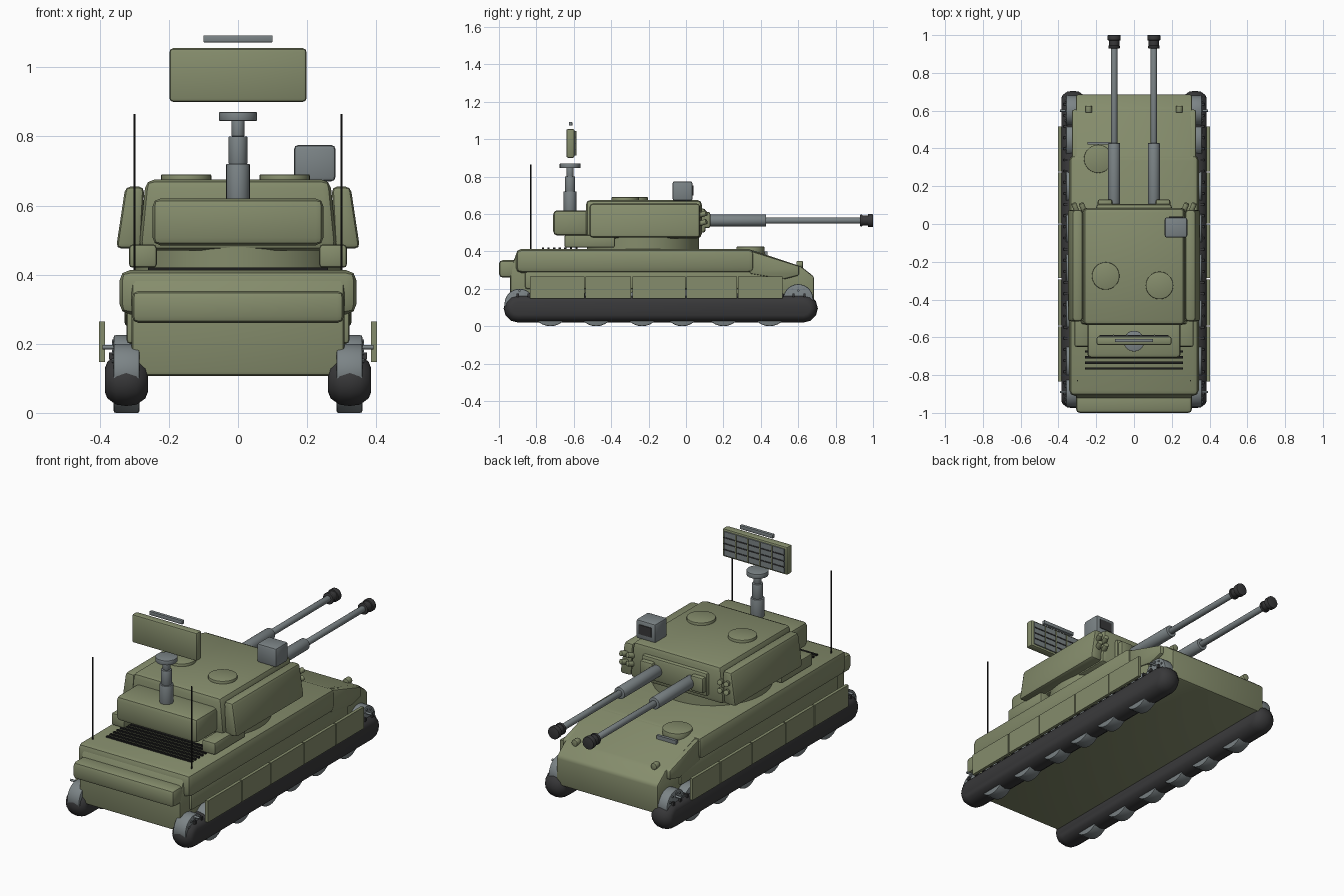
import bpy, bmesh, math
from mathutils import Matrix, Vector

old = bpy.data.objects.get("Cube")
if old:
    bpy.data.objects.remove(old, do_unlink=True)


def material(name, rgb):
    m = bpy.data.materials.new(name)
    m.use_nodes = True
    m.diffuse_color = (*rgb, 1)
    m.node_tree.nodes["Principled BSDF"].inputs["Base Color"].default_value = (*rgb, 1)
    return m


OLIVE = material("olive paint", (0.235, 0.265, 0.15))
STEEL = material("grey steel", (0.2, 0.23, 0.24))
RUBBER = material("dark rubber", (0.04, 0.04, 0.042))
BLACK = material("black metal", (0.012, 0.012, 0.012))


def finish(name, bm, mat, bevel=0.0, segments=2):
    """Bevel, recalculate normals and link the mesh as an object."""
    if bevel:
        bmesh.ops.bevel(bm, geom=bm.edges[:], offset=bevel, segments=segments,
                        profile=0.5, affect='EDGES', clamp_overlap=True)
    bmesh.ops.recalc_face_normals(bm, faces=bm.faces)
    mesh = bpy.data.meshes.new(name)
    bm.to_mesh(mesh)
    bm.free()
    ob = bpy.data.objects.new(name, mesh)
    bpy.context.collection.objects.link(ob)
    mesh.materials.append(mat)
    bpy.ops.object.select_all(action='DESELECT')
    ob.select_set(True)
    bpy.context.view_layer.objects.active = ob
    bpy.ops.object.shade_smooth_by_angle(angle=math.radians(35))
    return ob


def box(name, x, y, z, mat=OLIVE, bevel=0.0, top=1.0, lean=0.0):
    """Box from (min, max) ranges; the top may be narrowed or shifted in x."""
    bm = bmesh.new()
    bmesh.ops.create_cube(bm, size=1)
    cx = sum(x) / 2
    for v in bm.verts:
        up = v.co.z > 0
        wide = abs(x[1] - x[0]) * (top if up else 1)
        v.co = (cx + v.co.x * wide + (lean if up else 0),
                sum(y) / 2 + v.co.y * (y[1] - y[0]),
                sum(z) / 2 + v.co.z * (z[1] - z[0]))
    return finish(name, bm, mat, bevel)


def cylinder(name, start, end, radius, mat=OLIVE, bevel=0.0, sides=28):
    bm = bmesh.new()
    a, b = Vector(start), Vector(end)
    turn = (b - a).to_track_quat('Z', 'Y').to_matrix().to_4x4()
    bmesh.ops.create_cone(bm, cap_ends=True, segments=sides, radius1=radius, radius2=radius,
                          depth=(b - a).length, matrix=Matrix.Translation((a + b) / 2) @ turn)
    if bevel:
        rims = [e for e in bm.edges if any(len(f.verts) > 4 for f in e.link_faces)]
        bmesh.ops.bevel(bm, geom=rims, offset=bevel, segments=2, profile=0.5, affect='EDGES')
    return finish(name, bm, mat)


def loft(name, rings, mat, bevel=0.0):
    """Skin a list of (x, [(y, z), ...]) outlines and cap both ends."""
    bm = bmesh.new()
    loops = [[bm.verts.new((x, y, z)) for y, z in outline] for x, outline in rings]
    n = len(loops[0])
    for a, b in zip(loops, loops[1:]):
        for i in range(n):
            bm.faces.new((a[i], a[(i + 1) % n], b[(i + 1) % n], b[i]))
    bm.faces.new(loops[0])
    bm.faces.new(loops[-1])
    return finish(name, bm, mat, bevel)


def track_outline(inset):
    """Long loop with rounded ends, shrunk by the inset."""
    r = 0.075 - inset
    points = []
    for centre, start in ((0.63, -90), (-0.9, 90)):
        for i in range(7):
            t = math.radians(start + i * 30)
            points.append((centre + r * math.cos(t), 0.095 + r * math.sin(t)))
    return points


# Hull
hull = [(-0.94, 0.107), (0.685, 0.107), (0.685, 0.265), (0.615, 0.32),
        (0.35, 0.408), (-0.9, 0.408), (-0.94, 0.3)]
loft("hull", [(-0.308, hull), (0.308, hull)], OLIVE, 0.012)
box("hull_upper", (-0.343, 0.343), (-0.91, 0.365), (0.285, 0.413), bevel=0.03)
box("hull_waist", (-0.322, 0.322), (-0.86, 0.5), (0.2, 0.3), bevel=0.01)
box("rear_stowage", (-0.307, 0.307), (-1.0, -0.89), (0.26, 0.353), bevel=0.02)

# Running gear on both sides
cheek = [(0.34, 0.405), (0.605, 0.322), (0.605, 0.272), (0.52, 0.25), (0.34, 0.28)]
seams = [-0.837, -0.54, -0.29, 0.0, 0.275, 0.52]
for s, side in ((1, "left"), (-1, "right")):
    mid = 0.323 * s
    loft(side + "_cheek", [(0.28 * s, cheek), (0.328 * s, cheek)], OLIVE, 0.01)
    section = [(-0.062, 0.04), (-0.055, 0.022), (-0.03, 0.004), (0, 0),
               (0.03, 0.004), (0.055, 0.022), (0.062, 0.04)]
    loft(side + "_track", [(mid + x, track_outline(d)) for x, d in section], RUBBER)
    for i in range(27):
        y = -0.9 + i * 0.059
        box(side + "_track_link", (mid - 0.05, mid + 0.05), (y - 0.006, y + 0.006),
            (0.155, 0.174), RUBBER)
    for y in (-0.725, -0.48, -0.235, -0.02, 0.2, 0.447):
        cylinder(side + "_road_wheel", (0.285 * s, y, 0.1), (0.36 * s, y, 0.1), 0.1, STEEL, 0.006)
    for y, z in ((-0.89, 0.12), (0.6, 0.145)):
        cylinder(side + "_sprocket", (0.285 * s, y, z), (0.36 * s, y, z), 0.08, STEEL, 0.006)
        cylinder(side + "_axle", (0.3 * s, y, 0.19), (0.392 * s, y, 0.19), 0.006, STEEL)
        for k in range(5):
            t = math.radians(30 + 30 * k)
            by, bz = y + 0.062 * math.cos(t), z + 0.062 * math.sin(t)
            cylinder(side + "_bolt", (0.355 * s, by, bz), (0.365 * s, by, bz), 0.006, STEEL, sides=8)
    for a, b in zip(seams, seams[1:]):
        box(side + "_skirt", sorted((0.385 * s, 0.402 * s)), (a + 0.003, b - 0.003), (0.147, 0.265))
    cylinder(side + "_antenna", (0.3 * s, -0.83, 0.41), (0.3 * s, -0.83, 0.865), 0.003, BLACK, sides=8)
    cylinder(side + "_headlight", (0.24 * s, 0.59, 0.33), (0.24 * s, 0.625, 0.33), 0.018, OLIVE, 0.004)

# Engine deck and driver's hatch
for i in range(7):
    y = -0.765 + i * 0.03
    box("deck_slat", (-0.26, 0.26), (y - 0.006, y + 0.006), (0.4, 0.421), BLACK)
cylinder("driver_hatch", (-0.19, 0.345, 0.38), (-0.19, 0.345, 0.425), 0.075, OLIVE, 0.003)
box("driver_periscope", (-0.245, -0.125), (0.42, 0.435), (0.375, 0.4), STEEL)

# Turret
cylinder("turret_ring", (0, -0.23, 0.4), (0, -0.23, 0.48), 0.3, sides=48)
box("turret_body", (-0.287, 0.287), (-0.535, 0.085), (0.47, 0.675), bevel=0.025, top=0.93)
box("turret_bustle", (-0.247, 0.247), (-0.71, -0.5), (0.485, 0.62), bevel=0.022)
for s, side in ((1, "left"), (-1, "right")):
    box(side + "_turret_armour", sorted((0.28 * s, 0.353 * s)), (-0.515, 0.075), (0.475, 0.655),
        bevel=0.016, top=0.75, lean=-0.018 * s)
    box(side + "_turret_bin", sorted((0.235 * s, 0.315 * s)), (-0.65, -0.38), (0.42, 0.487), bevel=0.01)
    for x in (0.26, 0.3):
        for z in (0.545, 0.59):
            cylinder(side + "_smoke_tube", (x * s, 0.06, z), ((x + 0.02) * s, 0.11, z + 0.015),
                     0.014, OLIVE, 0.003, 14)
for x, y in ((-0.15, -0.275), (0.135, -0.325)):
    cylinder("turret_hatch", (x, y, 0.66), (x, y, 0.69), 0.073, OLIVE, 0.004)

# Sight with a dark window
box("sight_housing", (0.162, 0.282), (-0.072, 0.035), (0.67, 0.775), STEEL, 0.012)
box("sight_window", (0.185, 0.26), (0.03, 0.039), (0.7, 0.752), RUBBER)

# Mantlet and twin guns
box("mantlet", (-0.2, 0.2), (0.05, 0.105), (0.5, 0.63), bevel=0.015)
for s, side in ((1, "left"), (-1, "right")):
    x = 0.105 * s
    box(side + "_gun_mount", sorted((0.115 * s, 0.192 * s)), (0.08, 0.13), (0.525, 0.61), bevel=0.01)
    parts = [("sleeve", 0.07, 0.428, 0.032, STEEL), ("barrel", 0.42, 0.95, 0.017, STEEL),
             ("muzzle", 0.93, 0.995, 0.027, RUBBER), ("muzzle_collar", 0.93, 0.944, 0.031, RUBBER),
             ("muzzle_ring", 0.972, 1.0, 0.034, RUBBER)]
    for part, a, b, r, mat in parts:
        cylinder(side + "_gun_" + part, (x, a, 0.565), (x, b, 0.565), r, mat, 0.003)

# Telescopic mast and radar panel
for a, b, r in ((0.6, 0.72, 0.034), (0.72, 0.8, 0.027), (0.8, 0.85, 0.019), (0.845, 0.87, 0.055)):
    cylinder("mast_section", (0, -0.62, a), (0, -0.62, b), r, STEEL, 0.002)
box("radar_panel", (-0.198, 0.198), (-0.64, -0.596), (0.9, 1.055), bevel=0.01)
box("radar_face", (-0.182, 0.182), (-0.598, -0.59), (0.912, 1.043), STEEL)
for i in range(1, 5):
    x = -0.182 + i * 0.0728
    box("radar_upright", (x - 0.003, x + 0.003), (-0.592, -0.586), (0.912, 1.043), OLIVE)
for i in range(1, 4):
    z = 0.912 + i * 0.0328
    box("radar_rib", (-0.182, 0.182), (-0.592, -0.587), (z - 0.003, z + 0.003), RUBBER)
box("radar_top_bar", (-0.1, 0.1), (-0.626, -0.608), (1.072, 1.092), STEEL, 0.002)
